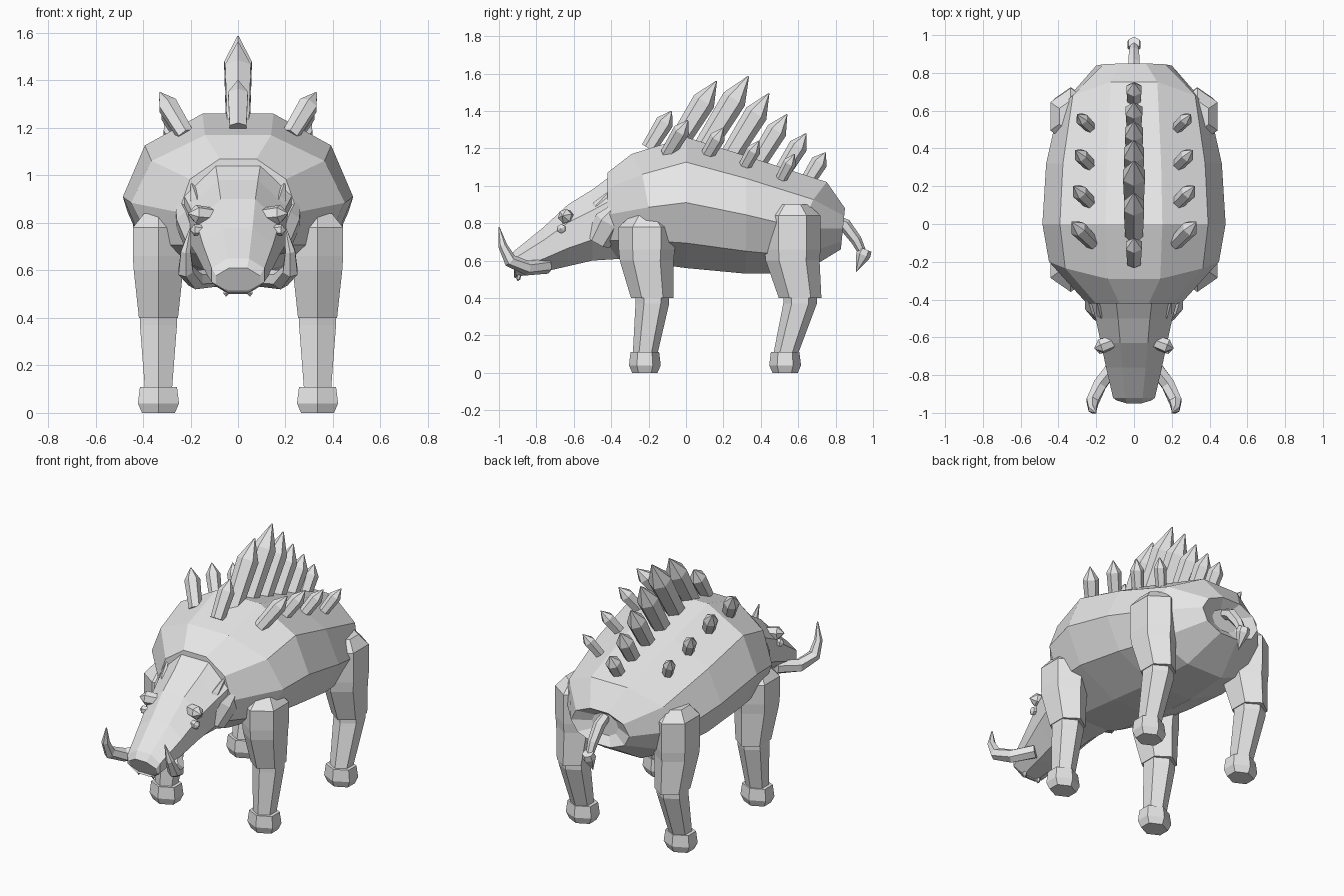
import bpy, bmesh, math
from mathutils import Vector

cube = bpy.data.objects.get("Cube")
if cube:
    bpy.data.objects.remove(cube, do_unlink=True)

hide = bpy.data.materials.new("pale grey hide")
hide.use_nodes = True
hide.diffuse_color = (.8, .8, .8, 1)
hide.node_tree.nodes["Principled BSDF"].inputs["Base Color"].default_value = hide.diffuse_color


def loft(name, rings):
    """Skin a list of equal rings and close both ends."""
    bm = bmesh.new()
    rows = [[bm.verts.new(point) for point in ring] for ring in rings]
    for row, following in zip(rows, rows[1:]):
        for i in range(len(row)):
            bm.faces.new((row[i - 1], row[i], following[i], following[i - 1]))
    bm.faces.new(rows[0])
    bm.faces.new(rows[-1])
    bmesh.ops.recalc_face_normals(bm, faces=bm.faces)
    mesh = bpy.data.meshes.new(name)
    bm.to_mesh(mesh)
    bm.free()
    mesh.materials.append(hide)
    bpy.context.collection.objects.link(bpy.data.objects.new(name, mesh))


def polygon(sides):
    """Unit circle points with a flat edge on the first axis."""
    angles = [math.tau * (i + .5) / sides for i in range(sides)]
    return [(math.cos(angle), math.sin(angle)) for angle in angles]


def hoop(sides, y, width, top, bottom, lean=0, bow=0):
    """Upright cross-section; lean shifts y with height, bow shifts the flanks."""
    middle, reach = (top + bottom) / 2, (top - bottom) / 2
    crown = math.cos(math.pi / sides)
    return [(width * across, y + lean * (up / crown - 1) * reach - bow * across ** 2,
             middle + reach * up / crown) for up, across in polygon(sides)]


def limb(name, x, levels, depth=1):
    """Six-sided upright limb from levels of (height, radius, y)."""
    loft(name, [[(x + radius * across, y + radius * depth * along, height)
                 for across, along in polygon(6)] for height, radius, y in levels])


def tube(name, path, radii, flat=1):
    """Six-sided tube along a path, flattened sideways by flat."""
    points = [Vector(point) for point in path]
    last = len(points) - 1
    rings = []
    for i, (point, radius) in enumerate(zip(points, radii)):
        direction = (points[min(i + 1, last)] - points[max(i - 1, 0)]).normalized()
        up = direction.cross(Vector((1, 0, 0))).normalized()
        out = up.cross(direction)
        rings.append([point + radius * (flat * out * across + up * along)
                      for across, along in polygon(6)])
    loft(name, rings)


def spike(name, base, offset, radius, flat=1, shoulder=.7):
    """Prism that swells to its shoulder, then closes to a point."""
    start, reach = Vector(base), Vector(offset)
    tube(name, [start, start + reach * shoulder, start + reach],
         [radius * .85, radius, radius * .05], flat)


def back_height(y):
    """Height just under the hide along the back."""
    return 1.2 - .3 * max(y, 0)


# Torso, with a shallow pit at the rump for the tail
loft("torso", [
    hoop(10, -.42, .25, 1.07, .62),
    hoop(10, -.3, .45, 1.17, .6, bow=-.1),
    hoop(10, 0, .485, 1.26, .56),
    hoop(10, .32, .465, 1.16, .53),
    hoop(10, .76, .4, 1.02, .53, lean=.28, bow=.08),
    hoop(10, .85, .2, .88, .66, lean=.1),
    hoop(10, .79, .09, .84, .71)])

# Head tapering to a flat snout
loft("head", [
    hoop(8, -.34, .27, 1.1, .61),
    hoop(8, -.5, .22, .98, .6),
    hoop(8, -.63, .19, .9, .57),
    hoop(8, -.76, .16, .78, .54),
    hoop(8, -.92, .12, .65, .51),
    hoop(8, -.95, .1, .61, .5, lean=-.5)])

# Crest of spines along the back
for i, height in enumerate((.2, .36, .41, .36, .29, .23, .17)):
    y = .14 * i - .2
    spike(f"crest_spine_{i + 1}", (0, y, back_height(y)), (0, height * .62, height),
          .03 + height * .09)

# Curled tail with a pointed tuft
tube("tail", [(0, .79, .82), (0, .85, .79), (0, .91, .71), (0, .95, .63)],
     [.03, .035, .03, .02])
spike("tail_tuft", (0, .96, .66), (0, -.05, -.12), .04, shoulder=.25)

for side, s in (("left", 1), ("right", -1)):
    # Flank spines, shrinking toward the rump
    for i in range(4):
        y, shrink = .2 * i - .1, .01 * i
        spike(f"{side}_flank_spine_{i + 1}", (.22 * s, y, back_height(y) - .03),
              ((.11 - shrink) * s, .11 - shrink, .18 - shrink), .045 - shrink / 3)

    # Legs: swollen thigh, narrow shin and flared hoof
    for end, hip, y, knee, foot in (("front", .84, -.21, -.18, -.22),
                                    ("rear", .9, .57, .61, .53)):
        x = .335 * s
        limb(f"{side}_{end}_thigh", x, [
            (hip, .07, y), (hip - .06, .125, y), (.66, .125, y),
            (.6, .12, y), (.4, .095, knee)], depth=1.2)
        limb(f"{side}_{end}_shin", x, [(.42, .09, knee), (.37, .09, knee), (.09, .065, foot)])
        limb(f"{side}_{end}_hoof", x, [(0, .08, foot), (.04, .1, foot), (.11, .09, foot)], depth=.85)

    # Upturned tusk
    tube(f"{side}_tusk", [(.1 * s, -.74, .57), (.18 * s, -.85, .56), (.22 * s, -.94, .6),
                          (.22 * s, -.98, .68), (.2 * s, -1, .78)],
         [.04, .04, .036, .024, .003])

    # Ear, cheek ruff, brow, eye and tooth
    spike(f"{side}_ear", (.16 * s, -.5, .83), (.04 * s, .1, .15), .04, flat=.7, shoulder=.4)
    spike(f"{side}_cheek_ruff", (.18 * s, -.47, .7), (.08 * s, .12, .22), .08, flat=.6, shoulder=.5)
    spike(f"{side}_brow", (.1 * s, -.62, .83), (.11 * s, -.04, .01), .04)
    spike(f"{side}_eye", (.15 * s, -.66, .77), (.05 * s, -.01, 0), .025)
    spike(f"{side}_tooth", (.05 * s, -.89, .53), (0, -.01, -.04), .012)
